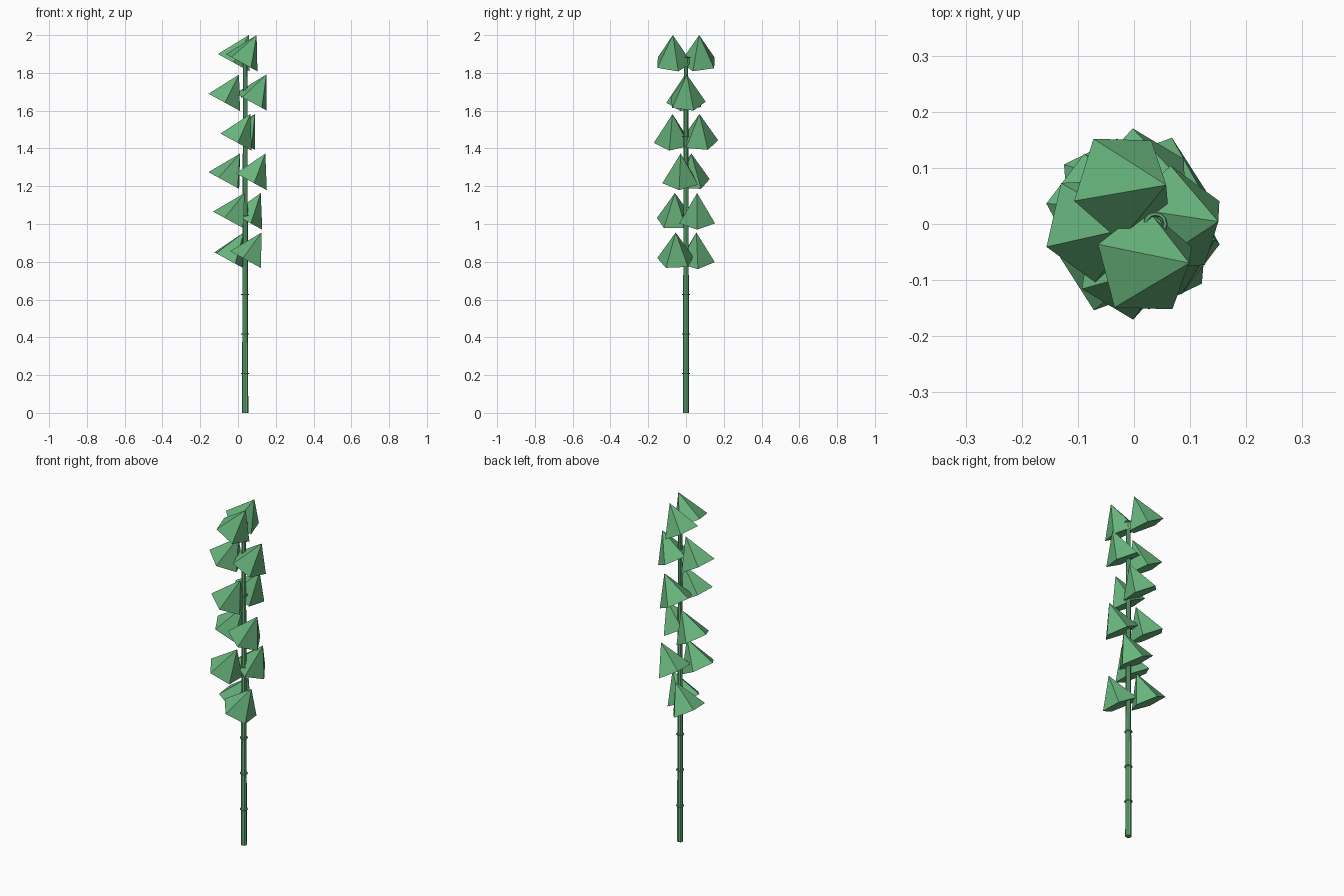
import bpy, bmesh, math
from mathutils import Matrix, Vector

if "Cube" in bpy.data.objects:
    bpy.data.objects.remove(bpy.data.objects["Cube"])

STEM_X = 0.038      # stalk axis
STEP = 0.209        # distance between nodes
LEVELS = 9
TILT = 0.5          # every leaf cone leans towards +x
LEAF_R, LEAF_H = 0.1, 0.1665

green = bpy.data.materials.new("leaf green")
green.diffuse_color = (0.138, 0.456, 0.202, 1)
green.use_nodes = True
green.node_tree.nodes["Principled BSDF"].inputs["Base Color"].default_value = green.diffuse_color


def finish(name, bm):
    bmesh.ops.recalc_face_normals(bm, faces=bm.faces[:])
    me = bpy.data.meshes.new(name)
    bm.to_mesh(me)
    bm.free()
    me.materials.append(green)
    ob = bpy.data.objects.new(name, me)
    bpy.context.collection.objects.link(ob)
    return ob


def stem_radius(z):
    return 0.0165 - 0.005 * z / (STEP * LEVELS)


# stalk: one tapered eight-sided segment between each pair of nodes
for k in range(LEVELS):
    z0, z1 = k * STEP, (k + 1) * STEP
    bm = bmesh.new()
    bmesh.ops.create_cone(bm, cap_ends=True, segments=8,
                          radius1=stem_radius(z0), radius2=stem_radius(z1), depth=STEP,
                          matrix=Matrix.Translation((STEM_X, 0, (z0 + z1) / 2)))
    finish("stalk_segment", bm)

# thin ring at every node
for k in range(1, LEVELS + 1):
    bpy.ops.mesh.primitive_torus_add(location=(STEM_X, 0, k * STEP), major_segments=12,
                                     minor_segments=6, major_radius=0.018, minor_radius=0.004)
    ring = bpy.context.object
    ring.name = "node_ring"
    ring.data.materials.append(green)


def leaf(center, spin):
    """Five-sided cone, spun about its own axis and then tilted."""
    bm = bmesh.new()
    place = Matrix.Translation(center) @ Matrix.Rotation(TILT, 4, 'Y')
    base = []
    for i in range(5):
        a = spin + math.radians(90 + 72 * i)
        base.append(bm.verts.new(place @ Vector(
            (LEAF_R * math.cos(a), LEAF_R * math.sin(a), -LEAF_H / 2))))
    tip = bm.verts.new(place @ Vector((0, 0, LEAF_H / 2)))
    bm.faces.new(base)
    for i in range(5):
        bm.faces.new((base[i], base[(i + 1) % 5], tip))
    finish("leaf_cluster", bm)


# opposite pairs of leaf clusters, turning from node to node
for k in range(4, LEVELS + 1):
    for side in (0, 180):
        theta = math.radians(-49 + 103.1 * (k - 4) + side)
        leaf((STEM_X + 0.0725 * math.cos(theta), 0.0725 * math.sin(theta), k * STEP + 0.046), theta)
